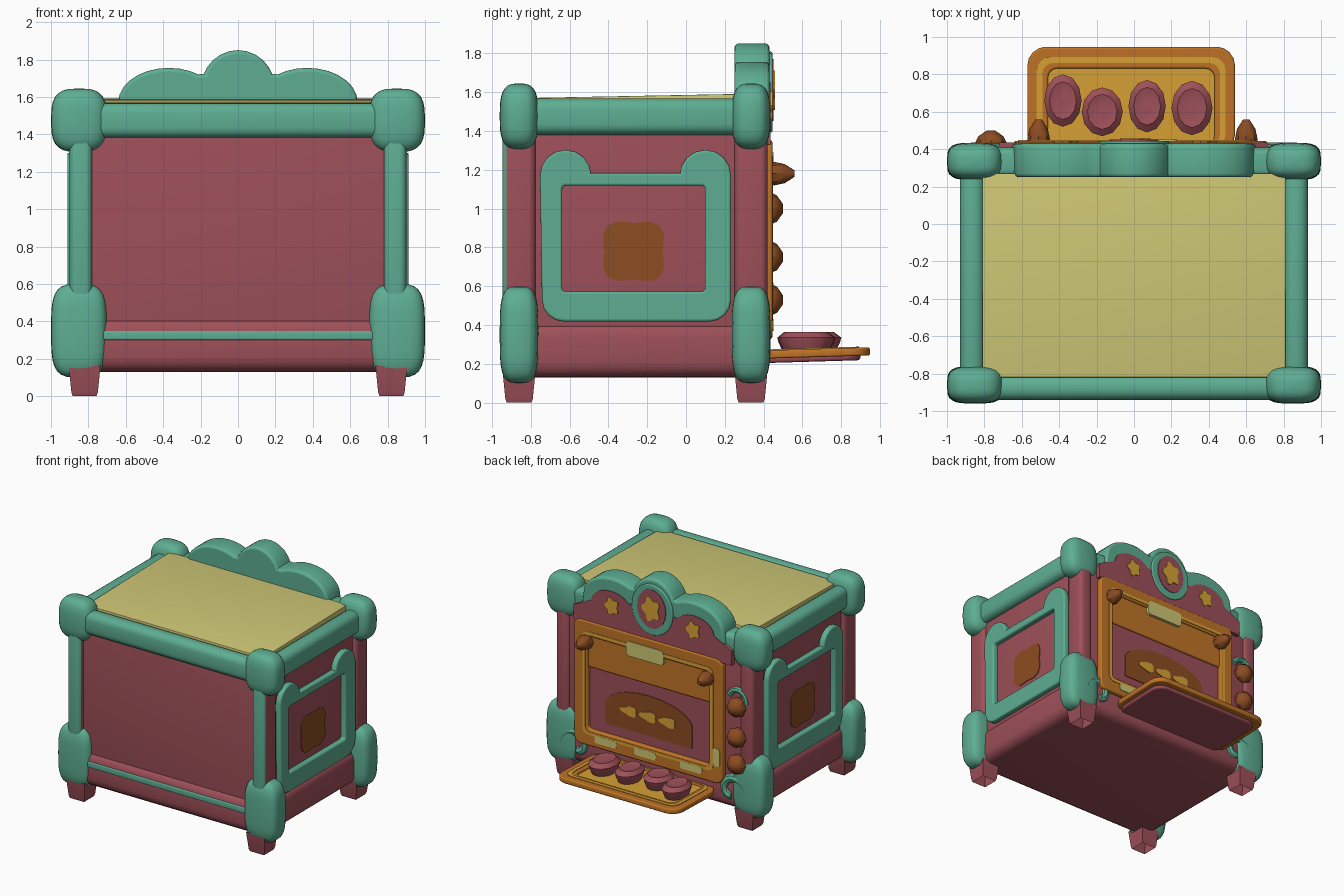
import bpy, bmesh, math
from mathutils import Matrix, Vector

if "Cube" in bpy.data.objects:
    bpy.data.objects.remove(bpy.data.objects["Cube"])


def material(name, *rgb):
    lin = [((c / 255 + 0.055) / 1.055) ** 2.4 for c in rgb] + [1]
    m = bpy.data.materials.new(name)
    m.use_nodes = True
    m.diffuse_color = lin
    m.node_tree.nodes["Principled BSDF"].inputs["Base Color"].default_value = lin
    return m


RED = material("plum red", 158, 80, 89)
GREEN = material("sea green", 94, 174, 147)
CREAM = material("cream", 207, 200, 118)
ORANGE = material("baked orange", 192, 116, 38)
BROWN = material("brown", 140, 76, 34)
GOLD = material("gold", 216, 162, 54)

SIDE = Matrix(((0, 0, 1, 0), (1, 0, 0, 0), (0, 1, 0, 0), (0, 0, 0, 1)))
BACK = Matrix(((1, 0, 0, 0), (0, 0, 1, 0), (0, 1, 0, 0), (0, 0, 0, 1)))
FLIP_X = Matrix.Diagonal((-1, 1, 1, 1))
FLAT = Matrix.Identity(4)


def add(name, me, mats, M=FLAT, angle=40):
    me.transform(M)
    if M.determinant() < 0:
        me.flip_normals()
    me.materials.clear()
    for m in mats:
        me.materials.append(m)
    me.shade_smooth()
    me.set_sharp_from_angle(angle=math.radians(angle))
    ob = bpy.data.objects.new(name, me)
    bpy.context.collection.objects.link(ob)
    return ob


def finish(name, bm, mats, M=FLAT, angle=40):
    bmesh.ops.recalc_face_normals(bm, faces=bm.faces)
    me = bpy.data.meshes.new(name)
    bm.to_mesh(me)
    bm.free()
    return add(name, me, mats, M, angle)


def box(name, lo, hi, mat, bevel=0.03):
    """Rounded box between two corners."""
    bm = bmesh.new()
    bmesh.ops.create_cube(bm, size=1)
    for v in bm.verts:
        v.co = [l + (h - l) * (c + 0.5) for l, h, c in zip(lo, hi, v.co)]
    bmesh.ops.bevel(bm, geom=bm.edges[:], offset=bevel, segments=4, profile=0.5, affect='EDGES')
    return finish(name, bm, [mat])


def pebble(name, centre, size, mat, power=0.65):
    """Squarish ellipsoid."""
    bm = bmesh.new()
    bmesh.ops.create_uvsphere(bm, u_segments=24, v_segments=14, radius=1)
    for v in bm.verts:
        v.co = [c + s * math.copysign(abs(a) ** power, a) for c, s, a in zip(centre, size, v.co)]
    return finish(name, bm, [mat], angle=60)


def lathe(name, profile, mats, M, steps=10):
    """Profile rows are radius, height; mats colour each ring between rows."""
    bm = bmesh.new()
    rings = [[bm.verts.new((r * math.cos(i * math.tau / steps), r * math.sin(i * math.tau / steps), h))
              for i in range(steps)] for r, h in profile]
    for k, (a, b) in enumerate(zip(rings, rings[1:])):
        for i in range(steps):
            j = (i + 1) % steps
            bm.faces.new((a[i], a[j], b[j], b[i])).material_index = k
    bm.faces.new(rings[-1]).material_index = len(profile) - 2
    return finish(name, bm, mats, M)


def from_curve(name, loops, M, mat, dims, bevel, extrude=0.0, closed=True):
    cu = bpy.data.curves.new(name, 'CURVE')
    cu.dimensions = dims
    cu.bevel_depth, cu.bevel_resolution, cu.extrude = bevel, 2, extrude
    if dims == '2D':
        cu.fill_mode = 'BOTH'
    else:
        cu.use_fill_caps = True
    for pts in loops:
        s = cu.splines.new('POLY')
        s.points.add(len(pts) - 1)
        for p, q in zip(s.points, pts):
            p.co = (q[0], q[1], 0, 1)
        s.use_cyclic_u = closed
    tmp = bpy.data.objects.new(name, cu)
    bpy.context.collection.objects.link(tmp)
    dg = bpy.context.evaluated_depsgraph_get()
    me = bpy.data.meshes.new_from_object(tmp.evaluated_get(dg))
    bpy.data.objects.remove(tmp)
    return add(name, me, [mat], M)


def plate(name, loops, M, near, far, mat, bevel=0.0):
    """Filled outline (later loops are holes) from depth near to far."""
    return from_curve(name, loops, M @ Matrix.Translation((0, 0, (near + far) / 2)), mat,
                      '2D', bevel, (far - near) / 2 - bevel)


def arc(cx, cy, r, a, b, n=8, ry=None):
    t = [math.radians(a + (b - a) * i / n) for i in range(n + 1)]
    return [(cx + r * math.cos(k), cy + (ry or r) * math.sin(k)) for k in t]


def rrect(x0, y0, x1, y1, r):
    return (arc(x1 - r, y1 - r, r, 0, 90, 4) + arc(x0 + r, y1 - r, r, 90, 180, 4)
            + arc(x0 + r, y0 + r, r, 180, 270, 4) + arc(x1 - r, y0 + r, r, 270, 360, 4))


def blob(cx, cy, rx, ry, lobes=5, wave=0.18):
    n = lobes * 6
    return [(cx + rx * k * math.cos(t), cy + ry * k * math.sin(t)) for t, k in
            ((i * math.tau / n, 1 + wave * math.cos(i * math.tau / 6)) for i in range(n))]


# Cabinet shell, rounded skirt and lid
box("cabinet", (-.87, -.9, .2), (.87, .4, 1.5), RED)
box("skirt", (-.89, -.93, .13), (.89, .41, .42), RED, .08)
box("front_strip", (-.75, -.935, .3), (.75, -.85, .35), GREEN, .01)
lid = box("lid", (-.81, -.82, 1.5), (.81, .27, 1.57), CREAM, .005)
for v in lid.data.vertices:
    v.co.z += .02 * (v.co.y + .8) / 1.05

# Top rails
box("front_rail", (-.85, -.94, 1.38), (.85, -.81, 1.568), GREEN, .055)
box("back_rail", (-.85, .25, 1.4), (.85, .41, 1.57), GREEN, .04)
for s, label in ((1, "left"), (-1, "right")):
    xs = sorted((s * .80, s * .93))
    box(label + "_rail", (xs[0], -.85, 1.38), (xs[1], .35, 1.568), GREEN, .055)

    # Corner posts with bulging caps, bases and feet
    for y, end in ((-.86, "front"), (.335, "back")):
        tag = f"{end}_{label}_"
        px = sorted((s * .78, s * .9))
        post = box(tag + "post", (px[0], y - .085, .4), (px[1], y + .085, 1.4), RED, .035)
        post.data.materials.append(GREEN)
        for f in post.data.polygons:
            f.material_index = int(end == "front" and f.normal.y < -.3)
        pebble(tag + "cap", (s * .85, y, 1.475), (.15, .1, .17), GREEN)
        pebble(tag + "base", (s * .85, y, .35), (.15, .1, .25), GREEN, .55)
        foot = lathe(tag + "foot", [(.09, 0), (.1, .02), (.12, .16)], [RED, BROWN],
                     Matrix.Translation((s * .82, y, 0)) @ Matrix.Rotation(math.pi / 4, 4, 'Z'), 4)
        foot.data.polygons[-1].material_index = 0

    # Raised side frame with lobed top corners and a dark emblem
    M = SIDE if s > 0 else FLIP_X @ SIDE
    outer = (arc(-.62, 1.17, .12, 180, 0) + arc(.1, 1.17, .12, 180, 0)
             + arc(.12, .53, .1, 0, -90, 4) + arc(-.63, .53, .1, -90, -180, 4))
    plate(label + "_side_frame", [outer, rrect(-.65, .56, .11, 1.13, .03)], M, .85, .912, GREEN, .012)
    plate(label + "_side_emblem", [blob(-.27, .78, .17, .165, 4, -.12)], M, .869, .876, BROWN)

    # Scrolls on the back lower corners
    scroll = [(s * (.71 + (.13 - .007 * i) * math.cos(i * .38)), .29 + (.13 - .007 * i) * math.sin(i * .38))
              for i in range(13)]
    from_curve(label + "_scroll", [scroll], BACK @ Matrix.Translation((0, 0, .4)), GREEN, '3D', .035, closed=False)

# Scalloped crest
top = (arc(.37, 1.57, .25, 0, 128, 10, .165) + arc(0, 1.64, .18, 20, 160, 10, .19)
       + arc(-.37, 1.57, .25, 52, 180, 10, .165))
plate("crest", [top + [(-.64, 1.42), (.64, 1.42)]], BACK, .25, .43, GREEN, .02)
field = (arc(.38, 1.53, .18, 0, 150, 8, .12) + arc(-.38, 1.53, .18, 30, 180, 8, .12))
plate("crest_field", [field + [(-.72, 1.45), (-.72, 1.33), (.72, 1.33), (.72, 1.45)]], BACK, .38, .436, RED)
plate("medallion_ring", [arc(0, 1.6, .18, 0, 342, 19, .2)], BACK, .4, .445, GREEN, .008)
plate("medallion", [arc(0, 1.61, .13, 0, 342, 19, .16)], BACK, .444, .451, RED)
plate("medallion_flower", [blob(0, 1.61, .075, .09)], BACK, .45, .458, GOLD)
for x in (-.37, .37):
    plate("crest_flower", [blob(x, 1.53, .06, .065)], BACK, .43, .445, GOLD)

# Oven door
plate("door_frame", [rrect(-.63, .34, .7, 1.34, .05), rrect(-.53, .45, .6, 1.24, .04)], BACK, .38, .445, ORANGE, .012)
plate("door_trim", [rrect(-.56, .42, .63, 1.27, .05), rrect(-.535, .445, .605, 1.245, .04)], BACK, .44, .449, GOLD)
plate("door_panel", [rrect(-.55, .43, .62, 1.26, .03)], BACK, .38, .412, RED)
plate("door_hood", [rrect(-.55, .98, .62, 1.27, .02)], BACK, .39, .428, ORANGE, .01)
plate("hood_label", [rrect(-.11, 1.17, .23, 1.29, .03)], BACK, .42, .452, CREAM)
window = [(-.35, .54), (.44, .54)] + arc(.045, .7, .4, 10, 170, 10, .17)
plate("door_window", [window], BACK, .405, .419, BROWN)
for x in (-.13, .045, .22):
    plate("window_scallop", [blob(x, .7, .075, .04, 3)], BACK, .418, .425, GOLD)
for x in (-.36, .06, .42):
    plate("sill_patch", [rrect(x - .1, .37, x + .1, .43, .02)], BACK, .44, .45, CREAM)
plate("frame_patch", [rrect(-.62, .47, -.56, .62, .02)], BACK, .44, .45, CREAM)


# Knobs on the door and beside it
def knob(name, x, z, r, depth):
    lathe(name, [(r, 0), (r * 1.1, depth * .3), (r * .9, depth * .65), (r * .3, depth)],
          [BROWN, ORANGE, GOLD], BACK @ Matrix.Translation((x, z, .41)), 8)


for z in (.53, .75, 1.0):
    knob("control_knob", -.765, z, .075, .09)
for x in (-.51, .6):
    knob("door_knob", x, 1.18, .055, .15)
from_curve("upper_scroll", [arc(-.76, 1.05, .08, 20, 190)], BACK @ Matrix.Translation((0, 0, .405)),
           GREEN, '3D', .025, closed=False)

# Baking tray with rim
tilt = Matrix.Translation((0, .44, 0)) @ Matrix.Rotation(.03, 4, 'X') @ Matrix.Translation((0, -.44, 0))
plate("tray_base", [rrect(-.5, .4, .48, .89, .08)], tilt, .205, .245, RED, .015)
plate("tray_rim", [rrect(-.56, .4, .53, .945, .09), rrect(-.47, .42, .44, .85, .06)], tilt,
      .228, .27, ORANGE, .01)
plate("tray_trim", [rrect(-.52, .42, .49, .9, .07), rrect(-.49, .43, .46, .87, .06)], tilt, .268, .275, GOLD)
plate("tray_floor", [rrect(-.48, .41, .45, .86, .06)], tilt, .24, .252, GOLD)

# Filled pastries
for x, y, rx, ry in ((-.38, .66, .1, .14), (-.17, .60, .11, .13), (.07, .63, .1, .14), (.31, .62, .11, .145)):
    lathe("pastry", [(.7, .24), (.95, .31), (1, .335), (.72, .365), (.42, .355), (.1, .36)],
          [RED, RED, BROWN, GOLD, ORANGE],
          Matrix.Translation((x, y, 0)) @ Matrix.Diagonal((rx, ry, 1, 1)), 12)
